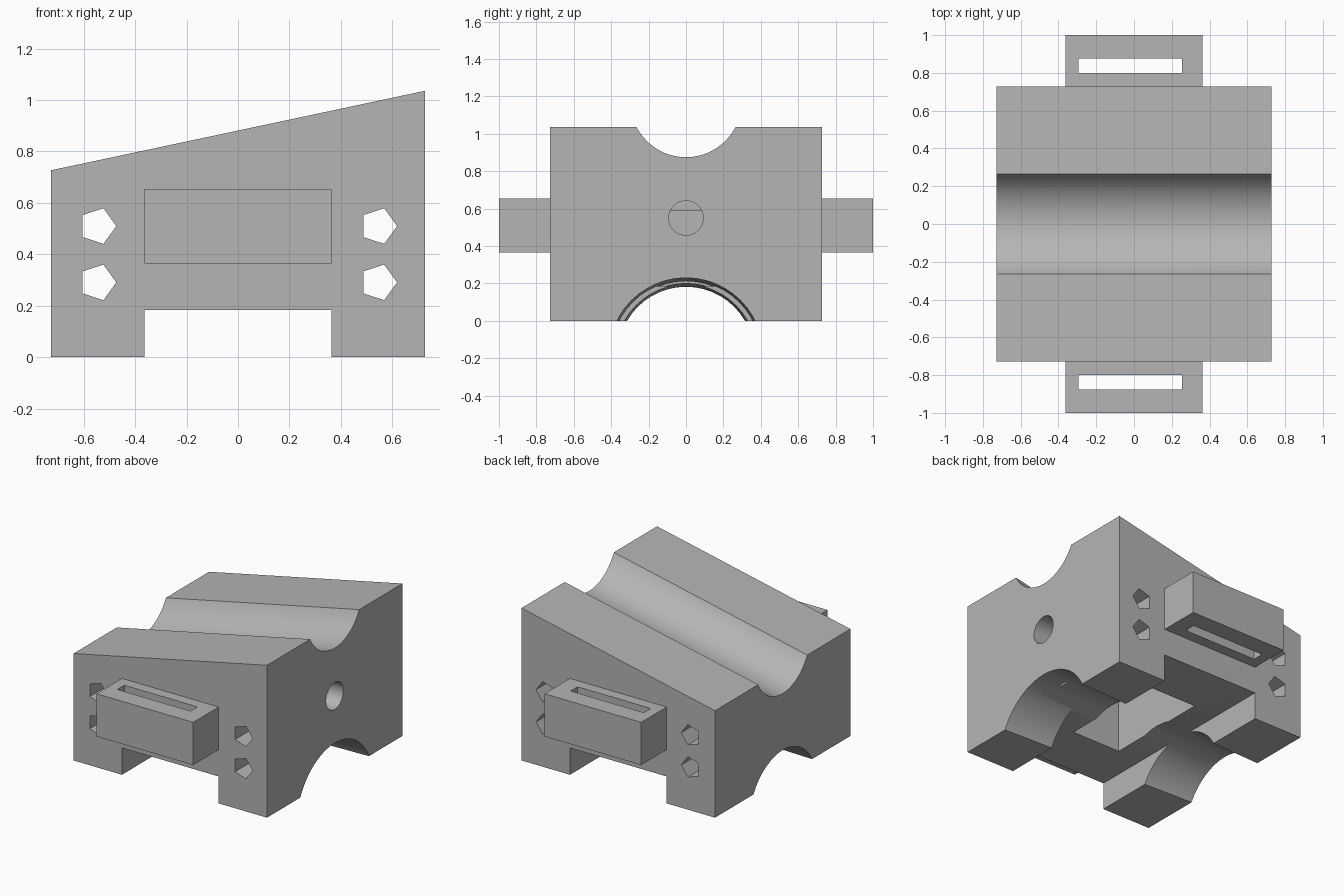
import bpy
import bmesh
from math import cos, sin, pi, radians

if "Cube" in bpy.data.objects:
    bpy.data.objects.remove(bpy.data.objects["Cube"], do_unlink=True)

HALF = 0.727          # half width and depth of the body
UNIT = HALF / 2
LOW, HIGH = 0.727, 1.036
SLOPE = (HIGH - LOW) / (2 * HALF)

grey = bpy.data.materials.new("plain grey")
grey.use_nodes = True
grey.diffuse_color = (0.46, 0.46, 0.46, 1)
grey.node_tree.nodes["Principled BSDF"].inputs["Base Color"].default_value = grey.diffuse_color


def loft(name, start, end):
    """Solid between two matching loops of points."""
    bm = bmesh.new()
    a = [bm.verts.new(p) for p in start]
    b = [bm.verts.new(p) for p in end]
    bm.faces.new(a)
    bm.faces.new(b[::-1])
    n = len(a)
    for i in range(n):
        bm.faces.new((a[i], b[i], b[(i + 1) % n], a[(i + 1) % n]))
    bmesh.ops.recalc_face_normals(bm, faces=bm.faces)
    mesh = bpy.data.meshes.new(name)
    bm.to_mesh(mesh)
    bm.free()
    mesh.materials.append(grey)
    obj = bpy.data.objects.new(name, mesh)
    bpy.context.collection.objects.link(obj)
    return obj


def box(name, x0, x1, y0, y1, z0, z1):
    ring = [(x0, y0), (x1, y0), (x1, y1), (x0, y1)]
    return loft(name, [(x, y, z0) for x, y in ring], [(x, y, z1) for x, y in ring])


def circle_x(x, z, r, n=48):
    """Circle facing along x, centred on y = 0."""
    return [(x, r * cos(2 * pi * i / n), z + r * sin(2 * pi * i / n)) for i in range(n)]


def cut(target, cutter):
    cutter.hide_render = True
    mod = target.modifiers.new("cut", "BOOLEAN")
    mod.operation = "DIFFERENCE"
    mod.solver = "EXACT"
    mod.object = cutter
    bpy.context.view_layer.objects.active = target
    bpy.ops.object.modifier_apply(modifier=mod.name)
    bpy.data.objects.remove(cutter, do_unlink=True)


# Wedge-topped body
side = [(-HALF, 0), (HALF, 0), (HALF, HIGH), (-HALF, LOW)]
body = loft("body", [(x, -HALF, z) for x, z in side], [(x, HALF, z) for x, z in side])

# Slot under the body and the deeper pocket in its ceiling
cut(body, box("slot_cutter", -UNIT, UNIT, -1, 1, -0.2, 0.183))
cut(body, box("pocket_cutter", -UNIT / 2, UNIT / 2, -UNIT, UNIT, -0.3, 0.588))

# Tapered arch along the underside
arch = [circle_x(x, -UNIT / 2, 0.388 + 0.033 * x) for x in (-1, 1)]
cut(body, loft("arch_cutter", *arch))

# Round groove following the sloping top
groove = [circle_x(x, 1.172 + SLOPE * (x - HALF), 0.297, 64) for x in (-1, 1)]
cut(body, loft("groove_cutter", *groove))

# Round hole in one end
cut(body, loft("hole_cutter", circle_x(0, 0.55, 0.092), circle_x(1, 0.55, 0.092)))

# Five-sided holes running front to back
for cx in (-0.546, 0.546):
    for cz in (0.291, 0.51):
        ring = [(cx + 0.0727 * cos(2 * pi * i / 5), cz + 0.0727 * sin(2 * pi * i / 5))
                for i in range(5)]
        cut(body, loft("pentagon_cutter", [(x, -1, z) for x, z in ring],
                       [(x, 1, z) for x, z in ring]))

# Strap lugs on the front and back
parts = [body]
for name, s in (("front_lug", -1), ("back_lug", 1)):
    y0, y1 = sorted((s * HALF, s))
    lug = box(name, -UNIT, UNIT, y0, y1, 0.365, 0.655)
    y0, y1 = sorted((s * 0.8, s * 0.875))
    cut(lug, box("strap_cutter", -0.295, 0.255, y0, y1, 0.2, 0.8))
    parts.append(lug)

for obj in parts:
    bpy.ops.object.select_all(action="DESELECT")
    obj.select_set(True)
    bpy.context.view_layer.objects.active = obj
    bpy.ops.object.shade_smooth_by_angle(angle=radians(25))
